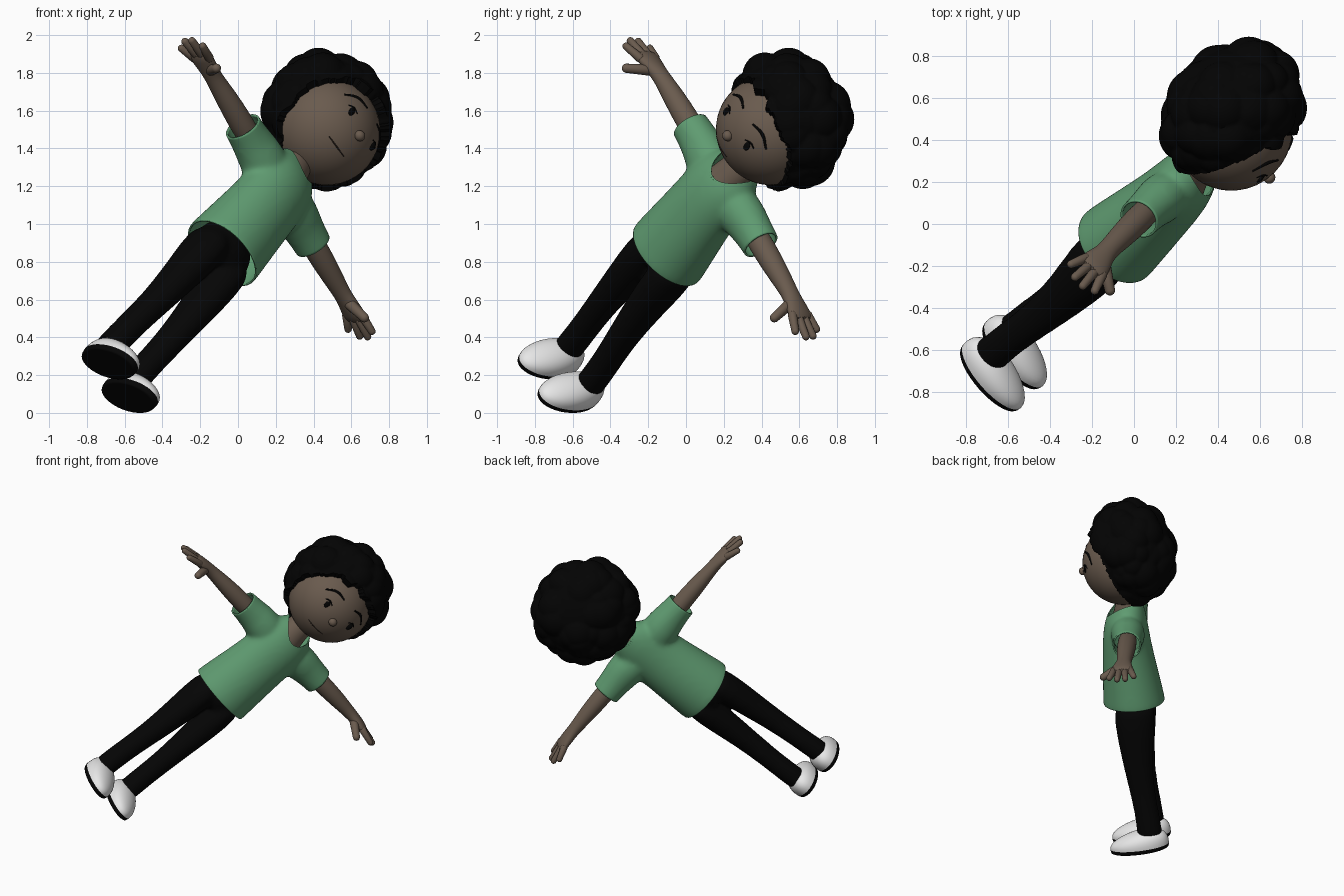
import bpy, bmesh, math
from mathutils import Matrix, Vector, noise

if "Cube" in bpy.data.objects:
    bpy.data.objects.remove(bpy.data.objects["Cube"], do_unlink=True)

# The figure is built upright facing -y, then leaned sideways and turned
POSE = (Matrix.Translation((-0.66, -0.66, 0.171))
        @ Matrix.Rotation(math.radians(45), 4, 'Z')
        @ Matrix.Rotation(math.radians(50), 4, 'Y'))


def material(name, *rgb):
    m = bpy.data.materials.new(name)
    m.use_nodes = True
    m.diffuse_color = (*rgb, 1)
    m.node_tree.nodes["Principled BSDF"].inputs["Base Color"].default_value = (*rgb, 1)
    return m


SKIN = material("brown skin", 0.143, 0.104, 0.076)
GREEN = material("green cloth", 0.115, 0.33, 0.165)
BLACK = material("black cloth", 0.0015, 0.0015, 0.0015)
HAIR = material("black hair", 0.001, 0.001, 0.001)
WHITE = material("white shoe", 0.82, 0.82, 0.82)
LINE = material("dark brown line", 0.03, 0.02, 0.015)


def place(name, data):
    obj = bpy.data.objects.new(name, data)
    bpy.context.collection.objects.link(obj)
    obj.matrix_world = POSE
    return obj


def finish(name, bm, *mats, subsurf=0, shell=0):
    bmesh.ops.recalc_face_normals(bm, faces=bm.faces)
    mesh = bpy.data.meshes.new(name)
    bm.to_mesh(mesh)
    bm.free()
    mesh.shade_smooth()
    mesh.set_sharp_from_angle(angle=math.radians(50))
    for m in mats:
        mesh.materials.append(m)
    obj = place(name, mesh)
    if shell:
        mod = obj.modifiers.new("shell", 'SOLIDIFY')
        mod.thickness, mod.offset = shell, -1
    if subsurf:
        mod = obj.modifiers.new("smooth", 'SUBSURF')
        mod.levels = mod.render_levels = subsurf
    return obj


def add_tube(bm, rings, axis='z', side=1, segs=24):
    """Rings are (position, centre 1, centre 2, radius 1, radius 2, tilt)."""
    loops = []
    for t, c1, c2, r1, r2, *tilt in rings:
        loop = []
        for i in range(segs):
            a = math.tau * i / segs
            p, q = c1 + r1 * math.cos(a), c2 + r2 * math.sin(a)
            if axis == 'z':
                co = (side * p, q, t + (tilt[0] if tilt else 0) * math.sin(a))
            else:
                co = (side * t, p, q)
            loop.append(bm.verts.new(co))
        loops.append(loop)
    for a, b in zip(loops, loops[1:]):
        for i in range(segs):
            j = (i + 1) % segs
            bm.faces.new((a[i], a[j], b[j], b[i]))
    bm.faces.new(loops[0])
    bm.faces.new(loops[-1])


def loft(name, rings, mat, axis='z', side=1):
    bm = bmesh.new()
    add_tube(bm, rings, axis, side)
    finish(name, bm, mat, subsurf=1)


def garment(name, tubes, mat, cuts, bore=None, shell=0):
    """Melt tubes into one cloth, bore the neck hole, open the ends at planes."""
    bm = bmesh.new()
    for rings, axis, side in tubes:
        add_tube(bm, rings, axis, side)
    helpers = [finish(name, bm, subsurf=1)]
    melt = helpers[0].modifiers.new("melt", 'REMESH')
    melt.mode, melt.voxel_size = 'VOXEL', 0.014
    soft = helpers[0].modifiers.new("soften", 'SMOOTH')
    soft.factor, soft.iterations = 0.5, 14
    if bore:
        bm = bmesh.new()
        add_tube(bm, bore, segs=48)
        helpers.append(finish("bore", bm))
        hole = helpers[0].modifiers.new("hole", 'BOOLEAN')
        hole.operation, hole.solver, hole.object = 'DIFFERENCE', 'EXACT', helpers[1]
    cloth = helpers[0].evaluated_get(bpy.context.evaluated_depsgraph_get())
    mesh = bpy.data.meshes.new_from_object(cloth)
    for helper in helpers:
        bpy.data.objects.remove(helper, do_unlink=True)
    bm = bmesh.new()
    bm.from_mesh(mesh)
    bpy.data.meshes.remove(mesh)
    for point, normal in cuts:
        bmesh.ops.bisect_plane(bm, geom=bm.verts[:] + bm.edges[:] + bm.faces[:],
                               plane_co=point, plane_no=normal, clear_outer=True)
    for f in bm.faces:
        f.material_index = 0
    finish(name, bm, mat, shell=shell)


def ball(name, centre, radii, mat, segs=32):
    bm = bmesh.new()
    bmesh.ops.create_uvsphere(bm, u_segments=segs, v_segments=segs // 2, radius=1)
    for v in bm.verts:
        v.co = Vector(centre) + Vector(a * b for a, b in zip(v.co, radii))
    finish(name, bm, mat)


def capsule(name, start, end, radius, mat):
    start, end = Vector(start), Vector(end)
    turn = (end - start).to_track_quat('Z', 'Y')
    bm = bmesh.new()
    bmesh.ops.create_uvsphere(bm, u_segments=14, v_segments=9, radius=radius)
    for v in bm.verts:
        if v.co.z > 0:
            v.co = v.co * 0.8 + Vector((0, 0, (end - start).length))
        v.co = start + turn @ v.co
    finish(name, bm, mat)


HEAD, HEAD_R = Vector((0, -0.015, 2.06)), Vector((0.293, 0.285, 0.285))


def on_head(x, z):
    depth = math.sqrt(1 - (x / HEAD_R.x) ** 2 - ((z - HEAD.z) / HEAD_R.z) ** 2)
    return Vector((x, HEAD.y - HEAD_R.y * depth, z))


def stroke(name, points, depth, mat):
    """A thin rounded line lying on the face."""
    curve = bpy.data.curves.new(name, 'CURVE')
    curve.dimensions = '3D'
    curve.bevel_depth, curve.bevel_resolution = depth, 2
    curve.use_fill_caps = True
    sp = curve.splines.new('BEZIER')
    sp.bezier_points.add(len(points) - 1)
    for i, (bp, (x, z)) in enumerate(zip(sp.bezier_points, points)):
        bp.co = on_head(x, z)
        bp.handle_left_type = bp.handle_right_type = 'AUTO'
        bp.radius = 1 if 0 < i < len(points) - 1 else 0.6
    curve.materials.append(mat)
    place(name, curve)


# Head, nose, mouth and neck
ball("head", HEAD, HEAD_R, SKIN, 48)
ball("nose", (0, -0.3, 2.016), (0.03, 0.028, 0.028), SKIN, 20)
stroke("mouth", [(-0.1, 1.895), (-0.03, 1.891), (0.045, 1.897)], 0.004, LINE)
loft("neck", [(1.54, 0, -0.03, 0.108, 0.12), (1.68, 0, -0.028, 0.111, 0.121, 0.065),
              (1.75, 0, -0.01, 0.094, 0.09, 0.035), (1.86, 0, 0, 0.085, 0.08)], SKIN)

# Curly hair: a lumpy ball pushed inside the head where the face shows
bm = bmesh.new()
bmesh.ops.create_icosphere(bm, subdivisions=6, radius=1)
for v in bm.verts:
    d = v.co.normalized()
    p = Vector((d.x * 0.367, 0.045 + d.y * 0.303, 2.14 + d.z * 0.36))
    lump = min(noise.voronoi(p * 7)[0][0], 0.8)
    p += d * (0.027 - 0.065 * lump ** 2)
    wave = 0.06 * (lump - 0.4)
    before_ear = -p.y > -0.04 + 0.45 * (p.z - 1.8) + wave
    below_fringe = p.z < 2.3 - 1.2 * p.x ** 2 + wave
    if before_ear and below_fringe:
        p = HEAD + (p - HEAD).normalized() * 0.25
    v.co = p
finish("hair", bm, HAIR)

# Shirt with short sleeves and a round neckline
body = [(0.97, 0, -0.01, 0.238, 0.225), (1.05, 0, -0.01, 0.234, 0.216),
        (1.2, 0, -0.018, 0.224, 0.2), (1.35, 0, -0.026, 0.212, 0.182),
        (1.48, 0, -0.032, 0.207, 0.168), (1.58, 0, -0.032, 0.204, 0.158),
        (1.67, 0, -0.025, 0.195, 0.142), (1.73, 0, -0.012, 0.155, 0.118),
        (1.78, 0, -0.005, 0.115, 0.1), (1.81, 0, 0, 0.09, 0.08)]
sleeve = [(0.05, -0.01, 1.59, 0.115, 0.12), (0.19, -0.008, 1.602, 0.124, 0.135),
          (0.29, 0, 1.608, 0.104, 0.113), (0.41, 0, 1.606, 0.101, 0.101),
          (0.49, 0, 1.606, 0.101, 0.101)]
garment("shirt", [(body, 'z', 1), (sleeve, 'x', 1), (sleeve, 'x', -1)], GREEN,
        [((0, 0, 1.05), (0, 0, -1)), ((0.41, 0, 0), (1, 0, 0)),
         ((-0.41, 0, 0), (-1, 0, 0))],
        bore=[(1.57, 0, -0.03, 0.113, 0.124), (2, 0, -0.03, 0.113, 0.124)], shell=0.01)

# Trousers
hips = [(0.93, 0, 0, 0.1, 0.09), (1.0, 0, 0, 0.18, 0.14), (1.2, 0, 0, 0.19, 0.145)]
leg = [(0.05, 0.125, 0.045, 0.075, 0.088), (0.13, 0.125, 0.043, 0.075, 0.088),
       (0.3, 0.122, 0.03, 0.074, 0.084), (0.5, 0.115, 0, 0.078, 0.09),
       (0.75, 0.107, -0.01, 0.094, 0.118), (0.92, 0.104, -0.008, 0.105, 0.14),
       (1.1, 0.1, 0, 0.1, 0.145)]
garment("trousers", [(hips, 'z', 1), (leg, 'z', 1), (leg, 'z', -1)], BLACK,
        [((0, 0, 0.125), (0, 0, -1))])

for s, side in ((1, "left"), (-1, "right")):
    # Eye, lash and brow
    ball(side + "_eye", on_head(s * 0.119, 2.072), (0.02, 0.008, 0.026), BLACK, 20)
    stroke(side + "_lash", [(s * 0.09, 2.09), (s * 0.122, 2.102), (s * 0.152, 2.09)],
           0.005, BLACK)
    stroke(side + "_brow", [(s * 0.055, 2.177), (s * 0.125, 2.178), (s * 0.19, 2.13)],
           0.009, HAIR)

    # Arm with a flat palm
    loft(side + "_arm", [(0.2, 0, 1.61, 0.065, 0.065), (0.45, 0, 1.61, 0.067, 0.066),
                         (0.62, 0, 1.61, 0.059, 0.057), (0.75, 0, 1.608, 0.048, 0.043),
                         (0.81, -0.005, 1.605, 0.062, 0.041),
                         (0.88, -0.008, 1.6, 0.08, 0.035),
                         (0.93, -0.008, 1.595, 0.078, 0.026)], SKIN, 'x', s)

    # Fingers fan out from the palm, thumb forward
    for i, reach in enumerate((0.985, 1.022, 1.017, 0.97)):
        k = 1.5 - i
        capsule(f"{side}_finger_{i + 1}", (s * 0.89, -0.008 - 0.038 * k, 1.598),
                (s * reach, -0.008 - 0.056 * k, 1.58), 0.025, SKIN)
    capsule(side + "_thumb", (s * 0.81, -0.035, 1.592), (s * 0.862, -0.142, 1.545),
            0.031, SKIN)

    # Bare ankle
    loft(side + "_ankle", [(0.06, 0.12, 0.04, 0.06, 0.066),
                           (0.2, 0.124, 0.038, 0.06, 0.066)], SKIN, side=s)

    # Shoe: white rounded upper on a flat black sole, toe slightly down
    bm = bmesh.new()
    bmesh.ops.create_uvsphere(bm, u_segments=36, v_segments=24, radius=1)
    for v in bm.verts:
        x, y, z = v.co
        if z > 0.001:
            up = 0.03 + z ** 0.8 * (0.112 + 0.035 * y)
        else:
            up = max(0, 0.03 + 0.1 * z)
        v.co = (s * 0.116 + 0.112 * x, -0.034 + 0.204 * y, up)
    for f in bm.faces:
        f.material_index = int(f.calc_center_median().z < 0.03)
    for v in bm.verts:
        v.co.z += 0.08 * v.co.y
    finish(side + "_shoe", bm, WHITE, BLACK)
